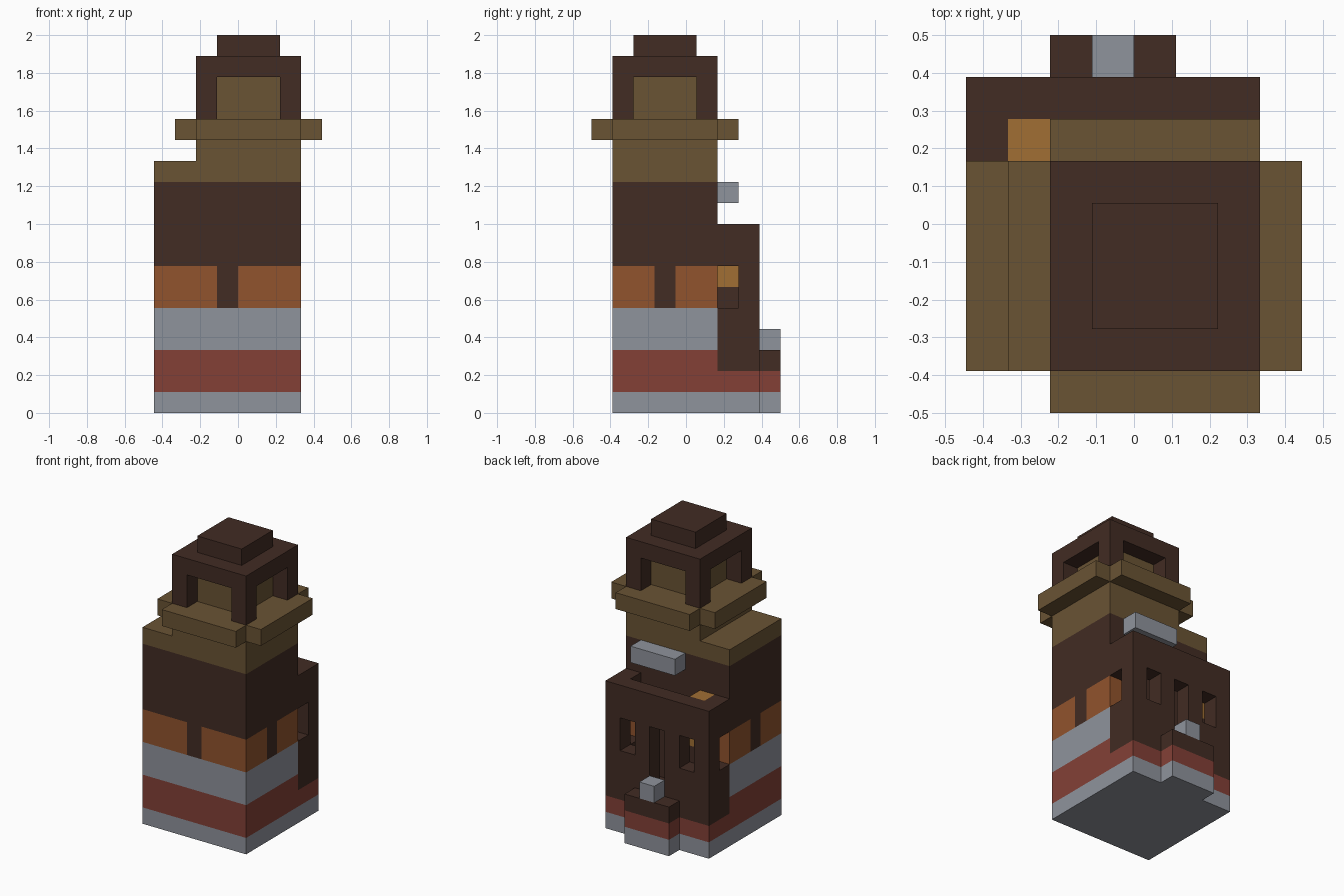
import bpy
import bmesh
from mathutils import Vector

U = 1 / 9  # one block of the building grid

cube = bpy.data.objects.get("Cube")
if cube:
    bpy.data.objects.remove(cube, do_unlink=True)


def material(name, rgb):
    mat = bpy.data.materials.new(name)
    mat.use_nodes = True
    mat.diffuse_color = (*rgb, 1)
    bsdf = next(n for n in mat.node_tree.nodes if n.type == "BSDF_PRINCIPLED")
    bsdf.inputs["Base Color"].default_value = (*rgb, 1)
    return mat


MATS = [
    material("dark brown wood", (0.054, 0.025, 0.017)),
    material("grey stone", (0.275, 0.292, 0.332)),
    material("red brick", (0.227, 0.051, 0.037)),
    material("orange clay", (0.283, 0.087, 0.026)),
    material("tan wood", (0.144, 0.087, 0.034)),
    material("golden wood", (0.356, 0.159, 0.034)),
]
DARK, STONE, BRICK, CLAY, TAN, GOLD = range(len(MATS))


def blocks(name, boxes, paint, cuts=((), (), ())):
    """Join boxes given as (x range, y range, z range), loop cut and paint them."""
    bm = bmesh.new()
    for ranges in boxes:
        lo, hi = Vector([r[0] for r in ranges]), Vector([r[1] for r in ranges])
        verts = bmesh.ops.create_cube(bm, size=1)["verts"]
        for v in verts:
            v.co = (lo + hi) / 2 + Vector(a * b for a, b in zip(v.co, hi - lo))
    for axis, places in enumerate(cuts):
        normal = Vector([float(i == axis) for i in range(3)])
        for p in places:
            geom = bm.verts[:] + bm.edges[:] + bm.faces[:]
            bmesh.ops.bisect_plane(bm, geom=geom, plane_co=normal * p, plane_no=normal)
    bm.normal_update()
    for f in bm.faces:
        f.material_index = paint(f) if callable(paint) else paint
    bmesh.ops.scale(bm, vec=(U, U, U), verts=bm.verts)
    mesh = bpy.data.meshes.new(name)
    bm.to_mesh(mesh)
    bm.free()
    for m in MATS:
        mesh.materials.append(m)
    obj = bpy.data.objects.new(name, mesh)
    bpy.context.collection.objects.link(obj)
    return obj


def paint_tower(face):
    c, n = face.calc_center_median(), face.normal
    if n.y > 0.5 and abs(c.x) < 2 and 2 < c.z < 9:
        return DARK  # wall lining inside the porch
    post = (n.y < -0.5 and -1 < c.x < 0) or (abs(n.x) > 0.5 and -1.5 < c.y < -0.5)
    if 5 < c.z < 7 and post:
        return DARK
    bands = ((1, STONE), (3, BRICK), (5, STONE), (7, CLAY), (11, DARK))
    return next((m for top, m in bands if c.z < top), TAN)


def paint_porch(face):
    z = face.calc_center_median().z
    return STONE if z < 1 else BRICK if z < 2 else DARK


# Tower with coloured courses, and the narrower storey above it
FRONT, BACK = -3.5, 1.5
DEPTH = (FRONT, BACK)
blocks("tower", [((-4, 3), DEPTH, (0, 12))], paint_tower,
       ((-2, -1, 0, 2), (-1.5, -0.5), (1, 2, 3, 5, 7, 9, 11)))
blocks("upper_storey", [((-2, 3), DEPTH, (12, 14))], TAN)

# Balcony strips on all four sides
RAIL = (13, 14)
blocks("balcony", [((-2, 3), (FRONT - 1, FRONT), RAIL), ((-2, 3), (BACK, BACK + 1), RAIL),
                   ((-3, -2), DEPTH, RAIL), ((3, 4), DEPTH, RAIL)], TAN)

# Lantern room: corner posts and roof around a core
blocks("lantern_posts", [((x, x + 1), (y, y + 1), (14, 16))
                         for x in (-2, 2) for y in (FRONT, BACK - 1)], DARK)
blocks("lantern_core", [((-1, 2), (-2.5, 0.5), (14, 16))], TAN)
blocks("lantern_roof", [((-2, 3), DEPTH, (16, 17))], DARK)
blocks("roof_cap", [((-1, 2), (-2.5, 0.5), (17, 18))], DARK)

# Hollow porch at the back
INNER, OUTER = (1.5, 2.5), (2.5, 3.5)
blocks("porch_base", [((-4, 3), (1.5, 3.5), (0, 3))], paint_porch, ((), (), (1, 2)))
wall = [(x, OUTER, (3, 5)) for x in ((-4, -1), (0, 3))]
wall += [((x, x + 1), OUTER, (5, 7)) for x in (-4, -2, 0, 2)]
wall.append(((-4, 3), OUTER, (7, 9)))
blocks("porch_back_wall", wall, DARK)
ends = [(x, INNER, (3, 5)) for x in ((-4, -2), (2, 3))]
ends += [(x, INNER, (7, 9)) for x in ((-4, -3), (2, 3))]
blocks("porch_end_walls", ends, DARK)
blocks("porch_pillar", [((-3, -2), INNER, (5, 6))], DARK)
blocks("porch_golden_column", [((-3, -2), INNER, (6, 9))], GOLD)

# Doorstep, its stone block and the stone ledge above the porch
STEP = (3.5, 4.5)
blocks("doorstep", [((-2, 1), STEP, (0, 3))], paint_porch, ((), (), (1, 2)))
blocks("doorstep_stone", [((-1, 0), STEP, (3, 4))], STONE)
blocks("back_ledge", [((-1, 2), INNER, (10, 11))], STONE)
